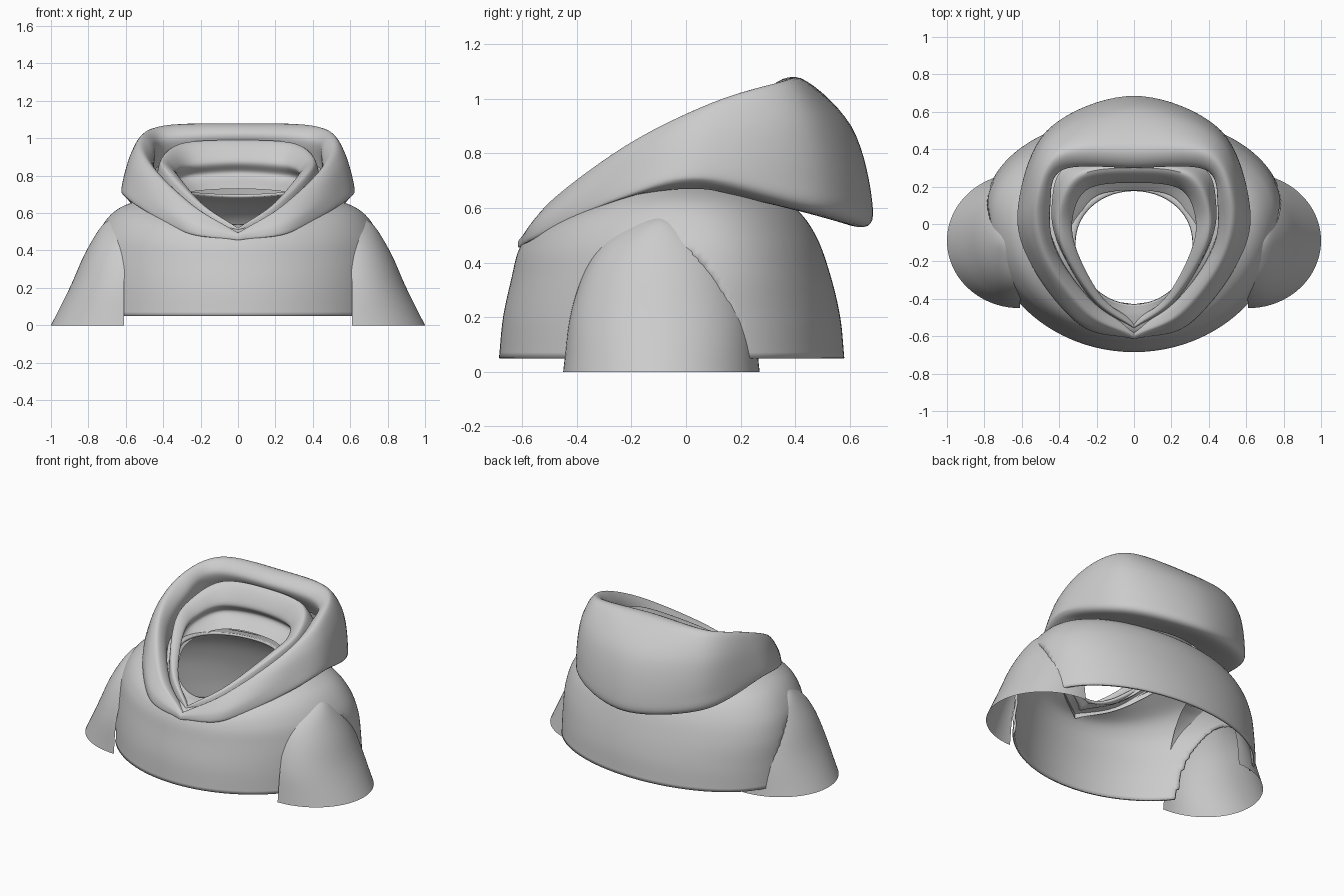
import bpy, bmesh, math
from mathutils import Vector

if "Cube" in bpy.data.objects:
    bpy.data.objects.remove(bpy.data.objects["Cube"])


def spline(pts, n, last=None):
    """Catmull-Rom curve through pts, with an optional ghost point at the end."""
    pts = [Vector(p) for p in pts]
    p = [pts[0] * 2 - pts[1]] + pts + [last or pts[-1] * 2 - pts[-2]]
    out = []
    for i in range(1, len(p) - 2):
        a, b, c, d = p[i - 1:i + 3]
        for k in range(n):
            t = k / n
            out.append(0.5 * (2 * b + (c - a) * t + (2 * a - 5 * b + 4 * c - d) * t * t
                              + (3 * b - a - 3 * c + d) * t ** 3))
    return out + [pts[-1]]


def skin(name, rows, closed=True, thickness=0, cut=None):
    """Join rows of points into a smooth sheet, splining across the rows."""
    cols = [spline(c, 7) for c in zip(*rows)]
    bm = bmesh.new()
    grid = [[bm.verts.new(p) for p in c] for c in cols]
    n = len(grid)
    for i in range(n if closed else n - 1):
        a, b = grid[i], grid[(i + 1) % n]
        for j in range(len(a) - 1):
            bm.faces.new((a[j], b[j], b[j + 1], a[j + 1]))
    if cut:
        # remove the faces inside the cut, then pull the ragged edge onto its curve
        hit = [f for f in bm.faces if cut(f.calc_center_median()) < 1]
        bmesh.ops.delete(bm, geom=hit, context='FACES')
        for v in bm.verts:
            if v.is_boundary and v.co.z > .06 and cut(v.co) < 1.4:
                k = 1 / math.sqrt(cut(v.co))
                v.co.y = ARM_Y + (v.co.y - ARM_Y) * k
                v.co.z *= k
    bmesh.ops.recalc_face_normals(bm, faces=bm.faces)
    me = bpy.data.meshes.new(name)
    bm.to_mesh(me)
    bm.free()
    ob = bpy.data.objects.new(name, me)
    bpy.context.collection.objects.link(ob)
    if thickness:
        m = ob.modifiers.new("cloth", 'SOLIDIFY')
        m.thickness, m.offset = thickness, -1
    bpy.ops.object.select_all(action='DESELECT')
    ob.select_set(True)
    bpy.context.view_layer.objects.active = ob
    bpy.ops.object.shade_smooth_by_angle(angle=math.radians(40))
    return ob


def fold_loop(half):
    """Half loop from front centre to back centre, mirrored, pointed at the front."""
    g = Vector(half[-2])
    g.x = -g.x
    h = spline(half, 10, last=g)
    return h + [Vector((-p.x, p.y, p.z)) for p in h[-2:0:-1]]


# Torso: half width, centre y, front y, back y, then front / side / back heights
torso_rows = [
    (.80, .05, -.685, .58, .05, .05, .05),
    (.795, .05, -.67, .565, .20, .20, .20),
    (.785, .05, -.64, .53, .34, .36, .35),
    (.745, .03, -.615, .48, .44, .50, .49),
    (.645, .00, -.575, .41, .50, .62, .59),
    (.46, -.05, -.50, .30, .53, .69, .66),
    (.315, -.11, -.43, .18, .54, .72, .70),
]


def torso_loop(w, cy, yf, yb, zf, zs, zb, n=160):
    out = []
    for i in range(n):
        a = 2 * math.pi * i / n
        s = math.sin(a)
        y, z = (yb, zb) if s > 0 else (yf, zf)
        e = .93 if s > 0 else 1
        out.append(Vector((w * math.cos(a), cy + abs(s) ** e * (y - cy), zs + (z - zs) * s * s)))
    return out


ARM_Y = -.09


def armhole(p):
    """Below 1 inside the elliptical arm opening."""
    return ((p.y - ARM_Y) / .285) ** 2 + (p.z / .46) ** 2 if abs(p.x) > .45 else 9


skin("torso", [torso_loop(*r) for r in torso_rows], thickness=.015, cut=armhole)

# Sleeves, open towards the torso: height, inner x, outer x, half depth
sleeve_rows = [(0, .61, 1.0, .36), (.20, .61, .90, .335), (.36, .60, .83, .285),
               (.47, .58, .77, .22), (.54, .55, .72, .13), (.575, .53, .67, .05)]
for side, label in ((1, "right"), (-1, "left")):
    loops = []
    for z, xi, xo, hy in sleeve_rows:
        ts = [math.pi * i / 40 for i in range(41)]
        loops.append([Vector((side * (xi + (xo - xi) * math.sin(t)),
                              -.09 - hy * math.cos(t), z)) for t in ts])
    skin(label + "_sleeve", loops, closed=False)

# Outer hood fold, from the tucked underside over the crest and back inside
hood = [
    [(0, -.57, .49), (.30, -.46, .55), (.50, -.22, .64), (.55, .05, .67), (.38, .28, .62), (0, .42, .60)],
    [(0, -.61, .455), (.28, -.54, .495), (.53, -.25, .635), (.61, .05, .695), (.46, .47, .59), (0, .65, .53)],
    [(0, -.615, .475), (.29, -.53, .56), (.53, -.22, .72), (.62, .08, .74), (.46, .50, .70), (0, .68, .64)],
    [(0, -.605, .49), (.27, -.49, .625), (.50, -.20, .815), (.58, .10, .90), (.45, .46, .92), (0, .605, .90)],
    [(0, -.59, .495), (.24, -.47, .64), (.46, -.18, .85), (.52, .12, .995), (.40, .38, 1.065), (0, .42, 1.075)],
    [(0, -.565, .485), (.22, -.42, .61), (.42, -.15, .79), (.45, .10, .92), (.38, .29, 1.00), (0, .30, 1.02)],
    [(0, -.55, .46), (.24, -.40, .55), (.42, -.12, .69), (.46, .12, .78), (.39, .34, .86), (0, .39, .88)],
]
skin("hood_outer_fold", [fold_loop(l) for l in hood])

# Inner hood fold, a rolled edge that runs down to the neck opening
lining = [
    [(0, -.56, .46), (.22, -.42, .56), (.40, -.12, .71), (.44, .10, .79), (.36, .31, .86), (0, .37, .88)],
    [(0, -.555, .515), (.205, -.41, .645), (.38, -.13, .82), (.40, .08, .90), (.29, .26, .975), (0, .30, .99)],
    [(0, -.53, .515), (.175, -.385, .63), (.31, -.13, .785), (.325, .05, .83), (.24, .19, .865), (0, .22, .88)],
    [(0, -.49, .49), (.21, -.38, .58), (.34, -.13, .71), (.36, .05, .76), (.27, .22, .79), (0, .26, .81)],
    [(0, -.43, .51), (.18, -.38, .56), (.31, -.15, .66), (.30, .02, .70), (.20, .15, .72), (0, .18, .73)],
]
skin("hood_inner_fold", [fold_loop(l) for l in lining])
